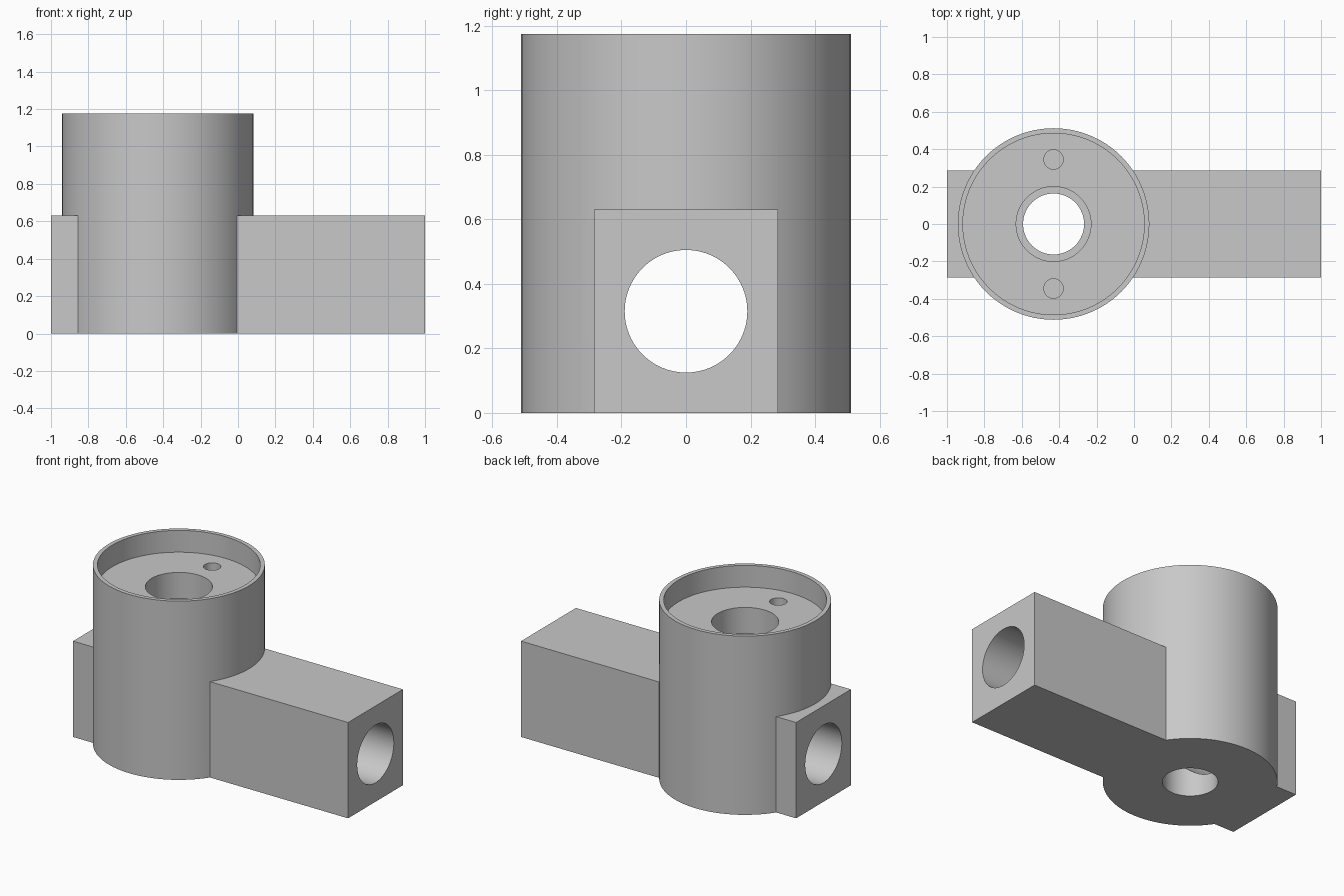
import bpy
from math import pi
from mathutils import Vector

cube = bpy.data.objects.get("Cube")
if cube:
    bpy.data.objects.remove(cube, do_unlink=True)

AXIS_X = -0.43        # position of the upright barrel
HEIGHT = 1.175
ARM_HEIGHT = 0.63
FLOOR = HEIGHT - 0.143

grey = bpy.data.materials.new("plain_grey")
grey.use_nodes = True
grey.diffuse_color = (0.58, 0.58, 0.58, 1)
grey.node_tree.nodes["Principled BSDF"].inputs["Base Color"].default_value = grey.diffuse_color


def upright(name, radius, bottom, top, y=0, sides=96):
    """Vertical cylinder on the barrel axis, optionally shifted in y."""
    bpy.ops.mesh.primitive_cylinder_add(
        vertices=sides, radius=radius, depth=top - bottom,
        location=(AXIS_X, y, (bottom + top) / 2))
    bpy.context.object.name = name
    return bpy.context.object


def combine(target, tool, operation):
    """Apply a boolean to the target and discard the tool."""
    tool.hide_render = True
    mod = target.modifiers.new(operation.lower(), 'BOOLEAN')
    mod.object, mod.operation, mod.solver = tool, operation, 'EXACT'
    bpy.context.view_layer.objects.active = target
    bpy.ops.object.modifier_apply(modifier=mod.name)
    bpy.data.objects.remove(tool, do_unlink=True)


# Barrel joined with the square arm
body = upright("valve_body", 0.512, 0, HEIGHT)
bpy.ops.mesh.primitive_cube_add(size=1, location=(0, 0, ARM_HEIGHT / 2))
arm = bpy.context.object
arm.name = "square_arm"
arm.dimensions = Vector((2, 0.57, ARM_HEIGHT))
bpy.ops.object.transform_apply(location=False, rotation=False, scale=True)
combine(body, arm, 'UNION')

# Top recess, counterbore and through hole
combine(body, upright("recess_cutter", 0.485, FLOOR, HEIGHT + 0.1), 'DIFFERENCE')
combine(body, upright("counterbore_cutter", 0.2, FLOOR - 0.17, FLOOR + 0.1), 'DIFFERENCE')
combine(body, upright("hole_cutter", 0.163, -0.1, HEIGHT), 'DIFFERENCE')

# Two blind pin holes in the recess floor
for y in (-0.345, 0.345):
    combine(body, upright("pin_cutter", 0.052, FLOOR - 0.15, FLOOR + 0.1, y, 40), 'DIFFERENCE')

# Horizontal bore through the whole arm
bpy.ops.mesh.primitive_cylinder_add(
    vertices=96, radius=0.19, depth=2.4,
    location=(0, 0, ARM_HEIGHT / 2), rotation=(0, pi / 2, 0))
bore = bpy.context.object
bore.name = "bore_cutter"
combine(body, bore, 'DIFFERENCE')

# Finish
body.data.materials.clear()
body.data.materials.append(grey)
bpy.ops.object.select_all(action='DESELECT')
body.select_set(True)
bpy.context.view_layer.objects.active = body
bpy.ops.object.shade_smooth_by_angle(angle=pi / 6)
